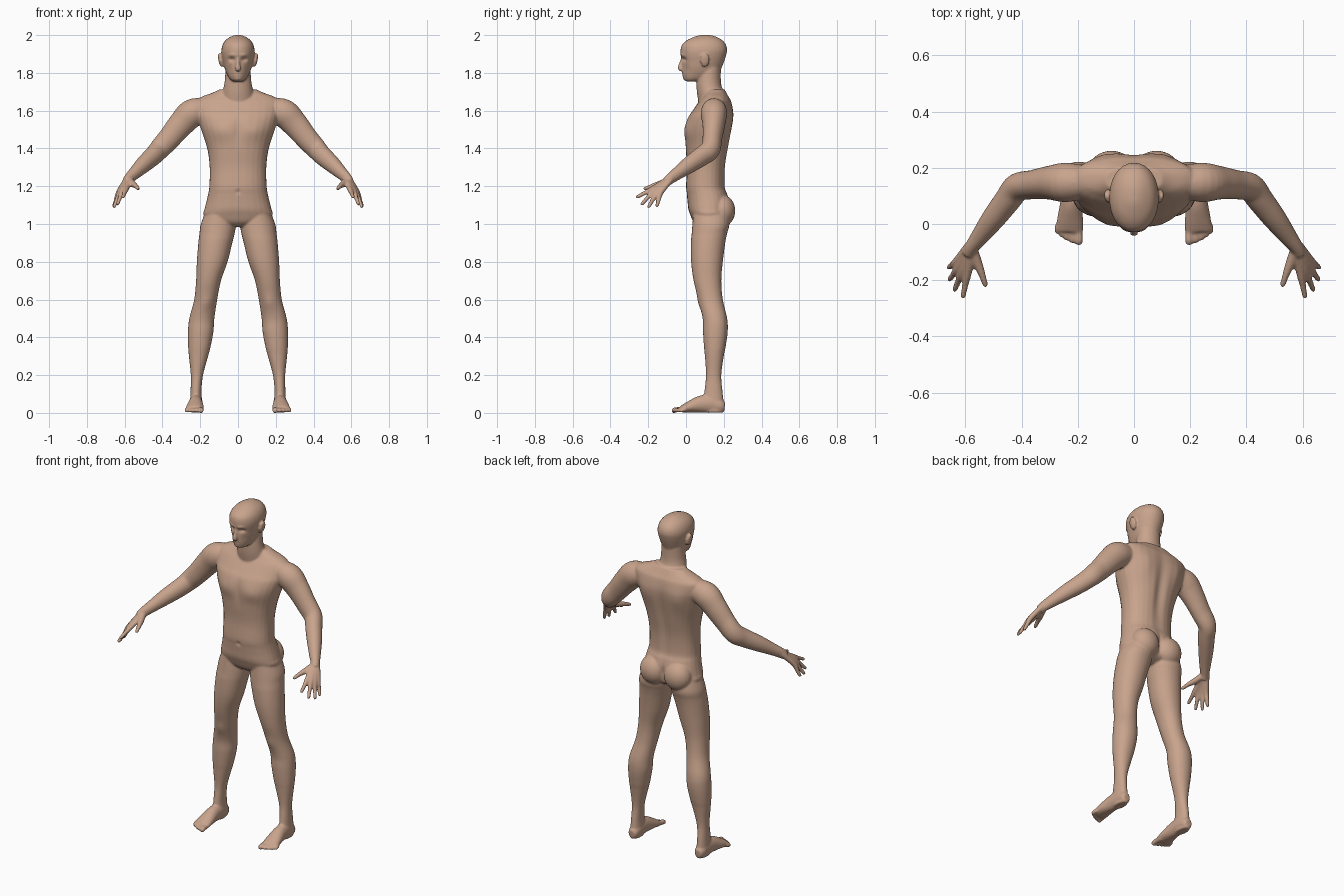
import bpy, bmesh, math
from mathutils import Vector, Matrix

bm = bmesh.new()
N = 28


def spline(rows, steps=5):
    """Smooth rows of numbers with a Catmull-Rom curve."""
    out = []
    for i in range(len(rows) - 1):
        p = [rows[max(i - 1, 0)], rows[i], rows[i + 1], rows[min(i + 2, len(rows) - 1)]]
        for k in range(steps):
            t = k / steps
            out.append([0.5 * (2 * b + (c - a) * t + (2 * a - 5 * b + 4 * c - d) * t * t
                               + (3 * b - a - 3 * c + d) * t ** 3) for a, b, c, d in zip(*p)])
    return out + [list(rows[-1])]


def skin_rings(rings):
    vs = [[bm.verts.new(p) for p in r] for r in rings]
    for a, b in zip(vs, vs[1:]):
        for i in range(N):
            j = (i + 1) % N
            bm.faces.new((a[i], a[j], b[j], b[i]))
    bm.faces.new(vs[0][::-1])
    bm.faces.new(vs[-1])


def slab(rows, s=1, power=2.3):
    """Stack of horizontal rounded sections: z, x0, x1, y0, y1."""
    rings = []
    for z, x0, x1, y0, y1 in spline(rows):
        ring = []
        for i in range(N):
            a = 2 * math.pi * i / N
            c, d = math.cos(a), math.sin(a)
            c = math.copysign(abs(c) ** (2 / power), c)
            d = math.copysign(abs(d) ** (2 / power), d)
            ring.append((s * ((x0 + x1) / 2 + c * (x1 - x0) / 2), (y0 + y1) / 2 + d * (y1 - y0) / 2, z))
        rings.append(ring)
    skin_rings(rings)


def centred(rows, power=2.3):
    slab([(z, -w, w, y0, y1) for z, w, y0, y1 in rows], 1, power)


def tube(rows, s=1):
    """Limb along a path: x, y, z, sideways radius, other radius."""
    rows = spline(rows)
    pts = [Vector(r[:3]) for r in rows]
    rings = []
    for i, r in enumerate(rows):
        t = (pts[min(i + 1, len(pts) - 1)] - pts[max(i - 1, 0)]).normalized()
        a = t.cross(Vector((0, 0, 1))).normalized()
        b = a.cross(t)
        ring = []
        for k in range(N):
            q = 2 * math.pi * k / N
            p = pts[i] + a * math.cos(q) * r[3] + b * math.sin(q) * r[4]
            ring.append((s * p.x, p.y, p.z))
        rings.append(ring)
    skin_rings(rings)


def ball(c, r, s=1, tilt=0.0):
    m = (Matrix.Translation((s * c[0], c[1], c[2])) @ Matrix.Rotation(s * tilt, 4, 'Y')
         @ Matrix.Diagonal((*r, 1)))
    bmesh.ops.create_uvsphere(bm, u_segments=24, v_segments=16, radius=1, matrix=m)


# torso
centred([(.985, .05, .07, .16), (1.01, .15, .04, .21), (1.05, .183, .022, .228), (1.08, .177, .012, .23),
         (1.12, .167, .008, .23), (1.16, .158, .004, .22), (1.2, .152, .0, .207), (1.3, .15, .005, .209),
         (1.4, .163, -.002, .225), (1.5, .195, -.006, .242), (1.56, .212, .008, .25), (1.6, .222, .035, .25),
         (1.65, .222, .07, .24), (1.675, .19, .09, .226), (1.695, .135, .1, .215), (1.712, .1, .11, .205)])
# neck
centred([(1.62, .09, .07, .225), (1.68, .086, .06, .215), (1.72, .077, .056, .192),
         (1.76, .07, .056, .185), (1.83, .066, .07, .185)], 2)
# head
centred([(1.755, .027, .0, .07), (1.77, .045, -.011, .12), (1.8, .062, -.017, .175), (1.83, .073, -.02, .19),
         (1.86, .08, -.021, .202), (1.89, .086, -.027, .212), (1.92, .088, -.029, .218), (1.95, .081, -.021, .211),
         (1.975, .064, .008, .19), (1.993, .036, .05, .155), (2.001, .012, .08, .125)], 2.1)
# nose
tube([(0, -.018, 1.882, .007, .008), (0, -.027, 1.85, .009, .01), (0, -.031, 1.825, .015, .013),
      (0, -.022, 1.812, .013, .008)])

for s in (1, -1):
    # ear and buttock
    ball((.093, .1, 1.868), (.011, .025, .038), s, .2)
    ball((.08, .19, 1.07), (.083, .071, .085), s)
    # leg
    slab([(1.08, .03, .165, .04, .22), (1.0, .012, .197, .034, .23), (.95, .018, .204, .03, .218),
          (.9, .03, .21, .026, .208), (.8, .055, .218, .027, .195), (.7, .09, .222, .04, .187),
          (.6, .11, .232, .065, .195), (.5, .125, .258, .088, .218), (.43, .13, .265, .09, .221),
          (.35, .145, .264, .095, .21), (.3, .158, .26, .1, .2), (.2, .185, .25, .106, .187),
          (.12, .193, .251, .098, .193), (.05, .19, .254, .09, .2), (.002, .195, .25, .1, .2)], s, 2.1)
    # foot and toes
    tube([(.222, .205, .032, .02, .026), (.222, .185, .035, .031, .035), (.222, .14, .048, .035, .048),
          (.224, .08, .046, .038, .046), (.227, .02, .032, .046, .031), (.23, -.025, .019, .049, .018)], s)
    for x, y, r in ((.196, -.074, .014), (.22, -.067, .0105), (.239, -.058, .0105), (.256, -.047, .0105),
                    (.272, -.034, .0105)):
        tube([(.23 + (x - .23) * .85, .0, .018, r, r), (x, y + .025, .017, r, r),
              (x, y + .008, .012, r, r), (x, y - .001, .011, r * .6, r * .6)], s)
    # arm
    tube([(.16, .15, 1.605, .055, .06), (.24, .148, 1.588, .07, .075), (.30, .147, 1.53, .06, .069),
          (.36, .14, 1.458, .052, .061), (.415, .13, 1.397, .05, .056), (.45, .085, 1.36, .047, .052),
          (.50, .02, 1.315, .042, .045), (.545, -.04, 1.272, .033, .035), (.578, -.083, 1.24, .025, .029),
          (.59, -.105, 1.222, .024, .026)], s)
    # fingers with palm
    for base, knuckle, tip in (((.572, -.088), (.592, -.175, 1.187), (.61, -.264, 1.14)),
                               ((.578, -.085), (.609, -.167, 1.181), (.64, -.238, 1.10)),
                               ((.583, -.082), (.622, -.152, 1.174), (.658, -.2, 1.086)),
                               ((.588, -.078), (.631, -.133, 1.168), (.66, -.156, 1.09))):
        k, t = Vector(knuckle), Vector(tip)
        tube([(*base, 1.238, .016, .016), (*k, .015, .015), (*k.lerp(t, .5), .0115, .0115),
              (*k.lerp(t, .92), .0095, .0095), (*t, .006, .006)], s)
    # thumb
    tube([(.574, -.09, 1.232, .018, .018), (.556, -.14, 1.212, .017, .017), (.54, -.182, 1.2, .0125, .0125),
          (.53, -.214, 1.188, .01, .01), (.527, -.224, 1.183, .006, .006)], s)

bmesh.ops.recalc_face_normals(bm, faces=bm.faces)
mesh = bpy.data.meshes.new("body")
bm.to_mesh(mesh)
bm.free()
body = bpy.data.objects.new("body", mesh)
bpy.context.collection.objects.link(body)
bpy.context.view_layer.objects.active = body
body.select_set(True)

# fuse the parts into one skin
fuse = body.modifiers.new("fuse", 'REMESH')
fuse.mode = 'VOXEL'
fuse.voxel_size = .0055
soft = body.modifiers.new("soften", 'SMOOTH')
soft.factor, soft.iterations = .5, 6
for m in ("fuse", "soften"):
    bpy.ops.object.modifier_apply(modifier=m)

# soft sculpt strokes: centre, reach, push along y
strokes = [
    ((0, .24, 1.4), (.03, .07, .2), -.014),        # spine
    ((0, .25, 1.07), (.012, .06, .06), -.012),     # cleft
    ((0, -.01, 1.5), (.02, .05, .07), .007),       # breastbone
    ((.09, .0, 1.49), (.06, .05, .045), -.008),    # chest
    ((.11, .24, 1.55), (.05, .05, .07), .008),     # shoulder blade
    ((0, .0, 1.17), (.012, .03, .012), .006),      # navel
    ((.165, .06, .58), (.03, .03, .04), -.006),    # knee
    ((.034, -.02, 1.871), (.018, .03, .011), .013),  # eye socket
    ((.032, -.02, 1.894), (.022, .03, .009), -.005),  # brow
    ((.048, -.01, 1.82), (.016, .04, .025), .005),  # cheek
    ((0, -.02, 1.793), (.024, .03, .013), -.007),  # lips
    ((0, -.025, 1.793), (.022, .03, .004), .006),  # mouth line
    ((0, -.012, 1.767), (.02, .03, .01), -.005),   # chin
    ((.102, .095, 1.868), (.03, .01, .02), .004),  # ear hollow
]
strokes += [((-c[0], c[1], c[2]), r, d) for c, r, d in strokes if c[0]]
for v in body.data.vertices:
    p = v.co.copy()
    for c, r, d in strokes:
        e = sum(((p[i] - c[i]) / r[i]) ** 2 for i in range(3))
        if e < 8:
            v.co.y += d * math.exp(-e)
    v.co.z = max(v.co.z, 0)

skin = bpy.data.materials.new("skin")
skin.diffuse_color = (.58, .37, .265, 1)
body.data.materials.clear()
body.data.materials.append(skin)
body.data.shade_smooth()
